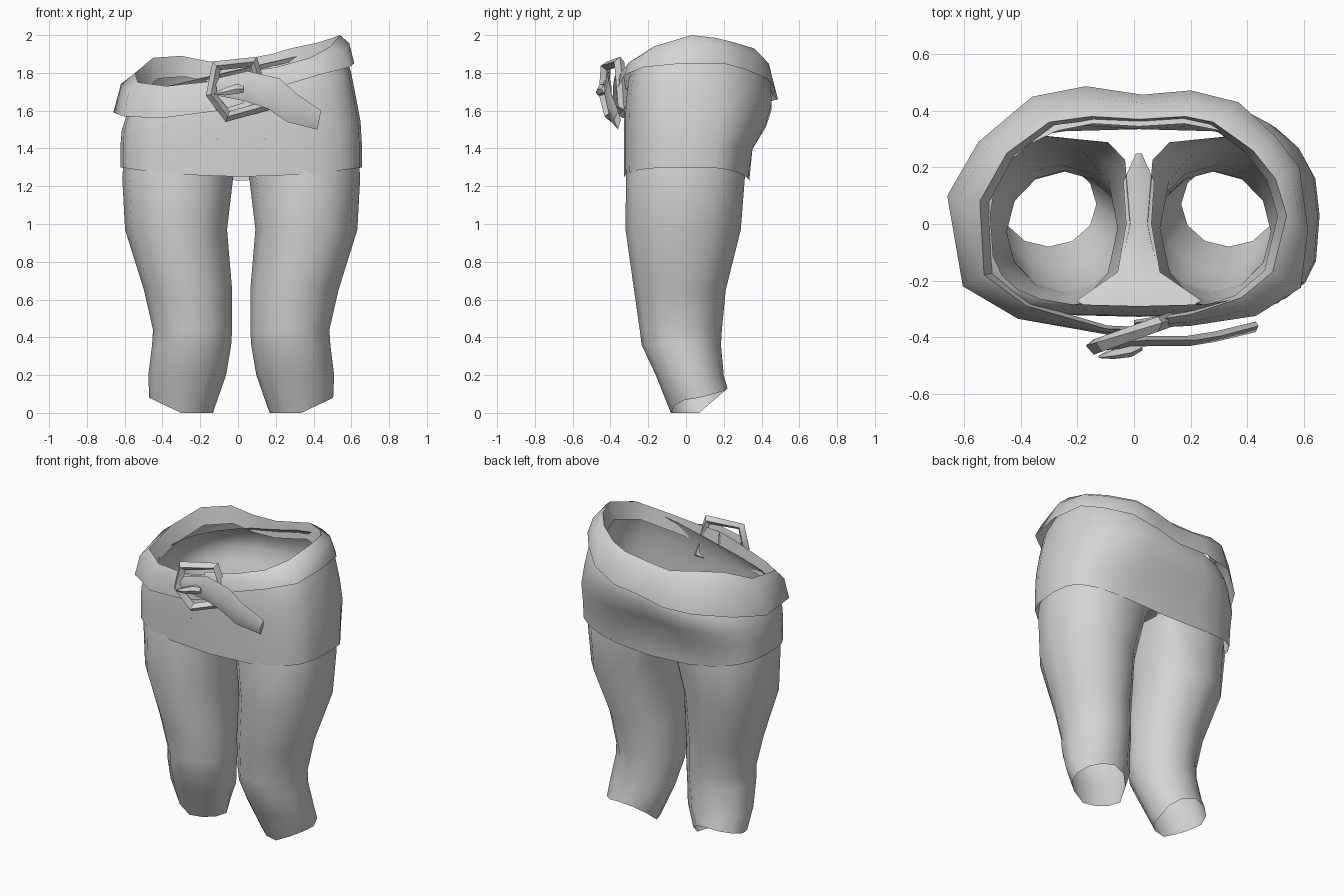
import bpy, bmesh, math
from mathutils import Vector

if "Cube" in bpy.data.objects:
    bpy.data.objects.remove(bpy.data.objects["Cube"])

CX = 0.017  # centre line of the body

fabric = bpy.data.materials.new("grey")
fabric.diffuse_color = (0.66, 0.66, 0.66, 1)
fabric.use_nodes = True
fabric.node_tree.nodes["Principled BSDF"].inputs["Base Color"].default_value = fabric.diffuse_color


def loft(name, rings, closed=True, loop=False, caps=False, angle=50):
    """Skin a list of equal-length point rings into one object."""
    bm = bmesh.new()
    vs = [[bm.verts.new(p) for p in r] for r in rings]
    n = len(rings[0])
    for i in range(len(vs) if loop else len(vs) - 1):
        a, b = vs[i], vs[(i + 1) % len(vs)]
        for j in range(n if closed else n - 1):
            k = (j + 1) % n
            bm.faces.new((a[j], a[k], b[k], b[j]))
    if caps:
        bm.faces.new(vs[0])
        bm.faces.new(vs[-1])
    bmesh.ops.recalc_face_normals(bm, faces=bm.faces)
    me = bpy.data.meshes.new(name)
    bm.to_mesh(me)
    bm.free()
    me.materials.append(fabric)
    ob = bpy.data.objects.new(name, me)
    bpy.context.collection.objects.link(ob)
    bpy.ops.object.select_all(action='DESELECT')
    ob.select_set(True)
    bpy.context.view_layer.objects.active = ob
    bpy.ops.object.shade_smooth_by_angle(angle=math.radians(angle))
    return ob


def unit(t, n):
    """Point on a unit superellipse of exponent n."""
    c, s = math.cos(t), math.sin(t)
    return (math.copysign(abs(c) ** (2 / n), c),
            math.copysign(abs(s) ** (2 / n), s))


# Legs: open tubes
# (z, inner x, outer x, front y, back y, squareness, inner back squareness)
LEG = [(0.0, .15, .487, -.08, .22, 2, 2), (0.2, .08, .492, -.16, .20, 2, 2),
       (0.36, .053, .472, -.235, .185, 2, 2),
       (0.44, .048, .467, -.245, .19, 2, 2),
       (0.65, .048, .515, -.275, .21, 2, 2),
       (0.97, .075, .615, -.32, .29, 2.1, 2.3),
       (1.25, .042, .630, -.318, .312, 2.2, 3.2),
       (1.33, .03, .622, -.308, .308, 2.2, 4.5)]
for side, name in ((-1, "left_leg"), (1, "right_leg")):
    rings = []
    for z, xi, xo, yf, yb, n, nb in LEG:
        ring = []
        for j in range(12):
            t = j * math.tau / 12
            u, v = unit(t, nb if math.cos(t) < -.01 < math.sin(t) else n)
            x = (xi + xo) / 2 + u * (xo - xi) / 2
            y = (yf + yb) / 2 + v * (yb - yf) / 2
            # slanted hem
            dz = 0
            if z == 0:
                dz = .13 * max(v, 0) + .08 * max(u, 0) * (1 - max(v, 0))
            ring.append((CX + side * x, y, z + dz))
        rings.append(ring)
    loft(name, rings)

# Crotch: saddle strip between the legs (y, half width, z)
saddle = []
for y, w, z in ((-.325, .14, 1.45), (-.27, .22, 1.38), (-.17, .075, 1.33),
                (0, .045, 1.32), (.15, .055, 1.32), (.25, .01, 1.33)):
    saddle.append([(CX - w, y, z), (CX, y, z + .015), (CX + w, y, z)])
loft("crotch", saddle, closed=False)

# Skirt: (z, half width, front y, back y, dip of hem, tilt, back squareness)
SKIRT = [(1.30, .639, -.327, .335, 1, 0, 3), (1.42, .639, -.328, .36, .4, 0, 2.9),
         (1.52, .632, -.328, .435, 0, .02, 2.6),
         (1.62, .608, -.325, .468, 0, .05, 2.4),
         (1.72, .58, -.31, .465, 0, .09, 2.3),
         (1.82, .525, -.29, .37, 0, .12, 2.3)]
rings = []
for z, w, yf, yb, dip, tilt, nb in SKIRT:
    ring = []
    for j in range(24):
        t = j * math.tau / 24
        u, v = unit(t, nb if math.sin(t) > 0 else 3.4)
        x = u * w
        y = .03 + (v * (yb - .03) if v > 0 else -v * (yf - .03))
        if v > 0 and z > 1.32:  # shallow hollow in the middle of the back
            y -= .025 * math.exp(-(x / .13) ** 2)
        dz = -dip * (.07 if v > 0 else .05) * (1 - u * u) + tilt * u
        if z > 1.8:  # lower at the front
            dz += .06 * min(v, 0)
        ring.append((CX + x, y, z + dz))
    rings.append(ring)
loft("skirt", rings)

# Belt: outer lower edge and inner upper edge, round from the buckle
BELT = [(.0, -.37, 1.66, .0, -.35, 1.80), (.2, -.36, 1.72, .2, -.32, 1.83),
        (.43, -.325, 1.79, .38, -.26, 1.88), (.59, -.225, 1.83, .49, -.17, 1.94),
        (.615, -.02, 1.85, .54, .03, 2.0), (.585, .2, 1.85, .50, .16, 1.985),
        (.50, .31, 1.82, .42, .26, 1.96), (.37, .43, 1.77, .28, .36, 1.93),
        (.2, .472, 1.71, .18, .38, 1.90), (.03, .457, 1.68, .02, .37, 1.87),
        (-.17, .487, 1.66, -.15, .38, 1.86), (-.36, .45, 1.65, -.3, .36, 1.89),
        (-.55, .29, 1.62, -.45, .25, 1.88), (-.66, .1, 1.59, -.545, .08, 1.80),
        (-.605, -.22, 1.57, -.53, -.18, 1.75),
        (-.41, -.335, 1.56, -.38, -.29, 1.73),
        (-.1, -.39, 1.6, -.1, -.37, 1.76), (.03, -.39, 1.64, .03, -.375, 1.79)]
strips = []
for p in BELT:
    lo, hi = Vector(p[:3]), Vector(p[3:])
    mid = lo.lerp(hi, .35)
    mid.z = lo.z + (hi.z - lo.z) * .72
    inner = Vector((hi.x * .94, hi.y * .97, hi.z - .11))
    strips.append([lo, mid, hi, inner])
loft("belt", strips, closed=False)

# Belt tongue: (upper x, z, lower x, z, y)
TONGUE = [(-.12, 1.77, -.11, 1.68, -.425), (.05, 1.81, .04, 1.65, -.41),
          (.22, 1.77, .16, 1.61, -.41), (.31, 1.69, .26, 1.54, -.395),
          (.44, 1.60, .42, 1.50, -.36)]
sections = []
for xa, za, xb, zb, y in TONGUE:
    xm, zm = (xa + xb) / 2, (za + zb) / 2
    sections.append([(xa, y, za), (xm, y - .022, zm),
                     (xb, y, zb), (xm, y + .015, zm)])
loft("belt_tongue", sections, caps=True, angle=40)

# Buckle: angular frame with a ridged bar
FRAME = [(-.17, 1.68), (-.135, 1.86), (.10, 1.885),
         (.125, 1.80), (.17, 1.605), (-.065, 1.54)]
bx, bz = .0, 1.72
bars = []
for x, z in FRAME:
    y = -.43 + (x + .17) * .3
    section = []
    for s, dy in ((1, 0), (.84, -.032), (.68, 0), (.84, .022)):
        section.append((bx + (x - bx) * s, y + dy, bz + (z - bz) * s))
    bars.append(section)
loft("buckle_frame", bars, loop=True, angle=40)

# Buckle prong: tapered pin pointing to the frame's left bar
pin = []
for x, y, z, r in ((.03, -.425, 1.715, .022), (-.01, -.44, 1.715, .03),
                   (-.07, -.455, 1.70, .022), (-.125, -.47, 1.69, .004)):
    pin.append([(x, y + r * math.cos(a), z + r * math.sin(a))
                for a in (k * math.tau / 6 for k in range(6))])
loft("buckle_prong", pin, caps=True)
